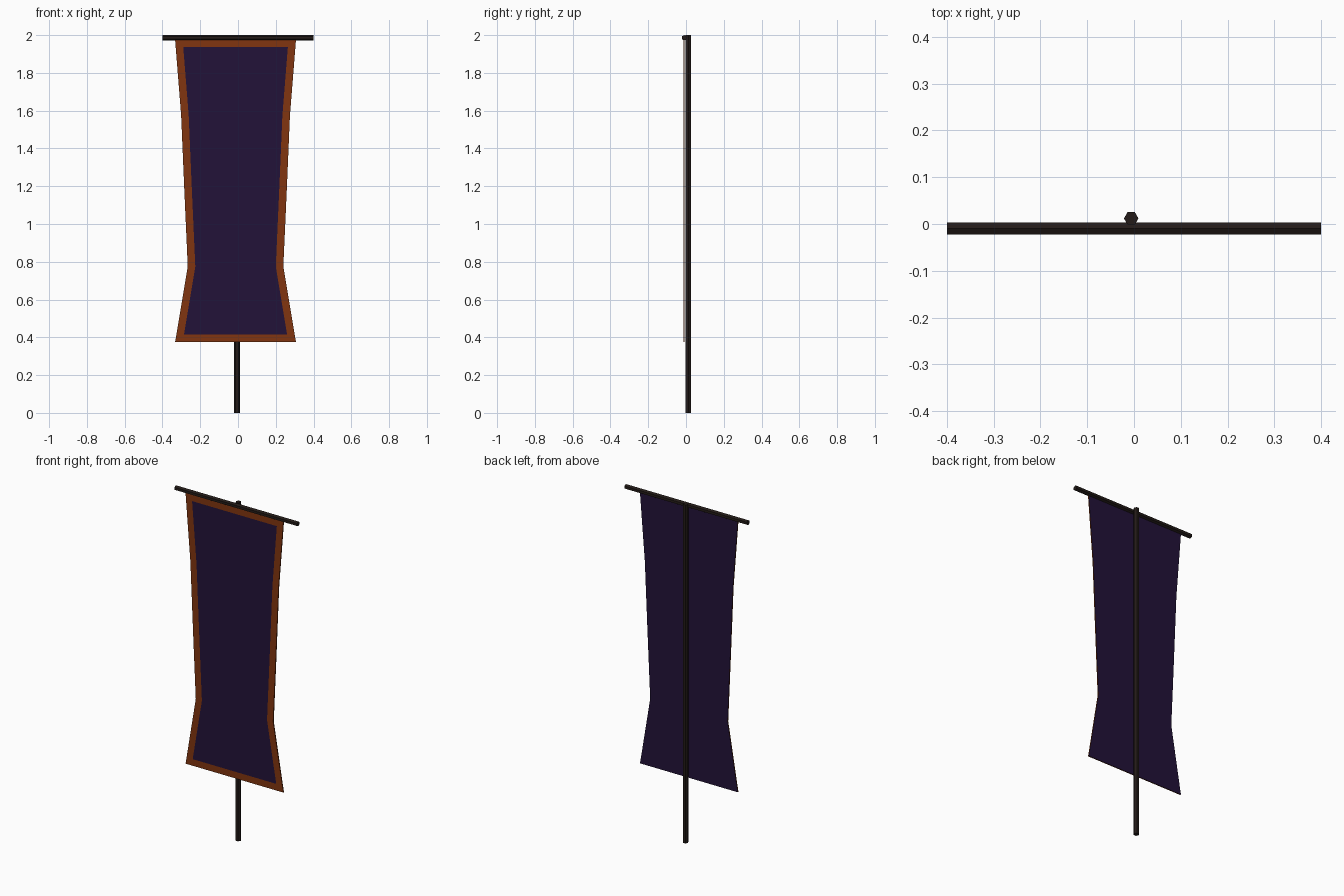
import bpy, bmesh
from math import pi

if "Cube" in bpy.data.objects:
    bpy.data.objects.remove(bpy.data.objects["Cube"])


def material(name, rgb):
    m = bpy.data.materials.new(name)
    m.diffuse_color = (*rgb, 1)
    m.use_nodes = True
    m.node_tree.nodes["Principled BSDF"].inputs["Base Color"].default_value = m.diffuse_color
    return m


wood = material("dark_wood", (0.017, 0.011, 0.009))
purple = material("purple_cloth", (0.016, 0.006, 0.040))
orange = material("orange_trim", (0.22, 0.036, 0.005))


def rod(name, radius, length, location, rotation):
    bpy.ops.mesh.primitive_cylinder_add(vertices=6, radius=radius, depth=length,
                                        location=location, rotation=rotation)
    o = bpy.context.object
    o.name = name
    o.data.materials.append(wood)
    return o


# Six-sided upright pole (corners to the sides) and crossbar (corners front and back)
rod("pole", 0.0155, 2.0, (-0.006, 0.012, 1.0), (0, 0, pi / 2))
rod("crossbar", 0.0145, 0.8, (0, -0.0095, 1.986), (pi / 2, 0, pi / 2))

# Banner: hourglass outline as (height, half width), with inset rows for the trim
CX, FRONT, BACK, TRIM = -0.013, -0.0145, -0.0085, 0.040
rows = [(1.977, 0.320), (1.938, 0.317), (1.575, 0.288), (1.175, 0.271),
        (0.775, 0.253), (0.414, 0.313), (0.375, 0.320)]

bm = bmesh.new()


def sheet(y):
    return [[bm.verts.new((CX + x, y, z)) for x in (-w, TRIM - w, w - TRIM, w)]
            for z, w in rows]


front, back = sheet(FRONT), sheet(BACK)
last = len(rows) - 1
for r in range(last):
    for c in range(3):
        # Front shows the trim around the panel, back is plain cloth
        f = bm.faces.new((front[r][c], front[r + 1][c], front[r + 1][c + 1], front[r][c + 1]))
        f.material_index = 0 if c == 1 and 0 < r < last - 1 else 1
        bm.faces.new((back[r][c], back[r][c + 1], back[r + 1][c + 1], back[r + 1][c]))
    # Side edges
    for c in (0, 3):
        f = bm.faces.new((front[r][c], back[r][c], back[r + 1][c], front[r + 1][c]))
        f.material_index = 1
# Top and bottom edges
for r in (0, last):
    for c in range(3):
        f = bm.faces.new((front[r][c], front[r][c + 1], back[r][c + 1], back[r][c]))
        f.material_index = 1
bmesh.ops.recalc_face_normals(bm, faces=bm.faces)

mesh = bpy.data.meshes.new("banner")
bm.to_mesh(mesh)
bm.free()
mesh.materials.append(purple)
mesh.materials.append(orange)
bpy.context.collection.objects.link(bpy.data.objects.new("banner", mesh))
